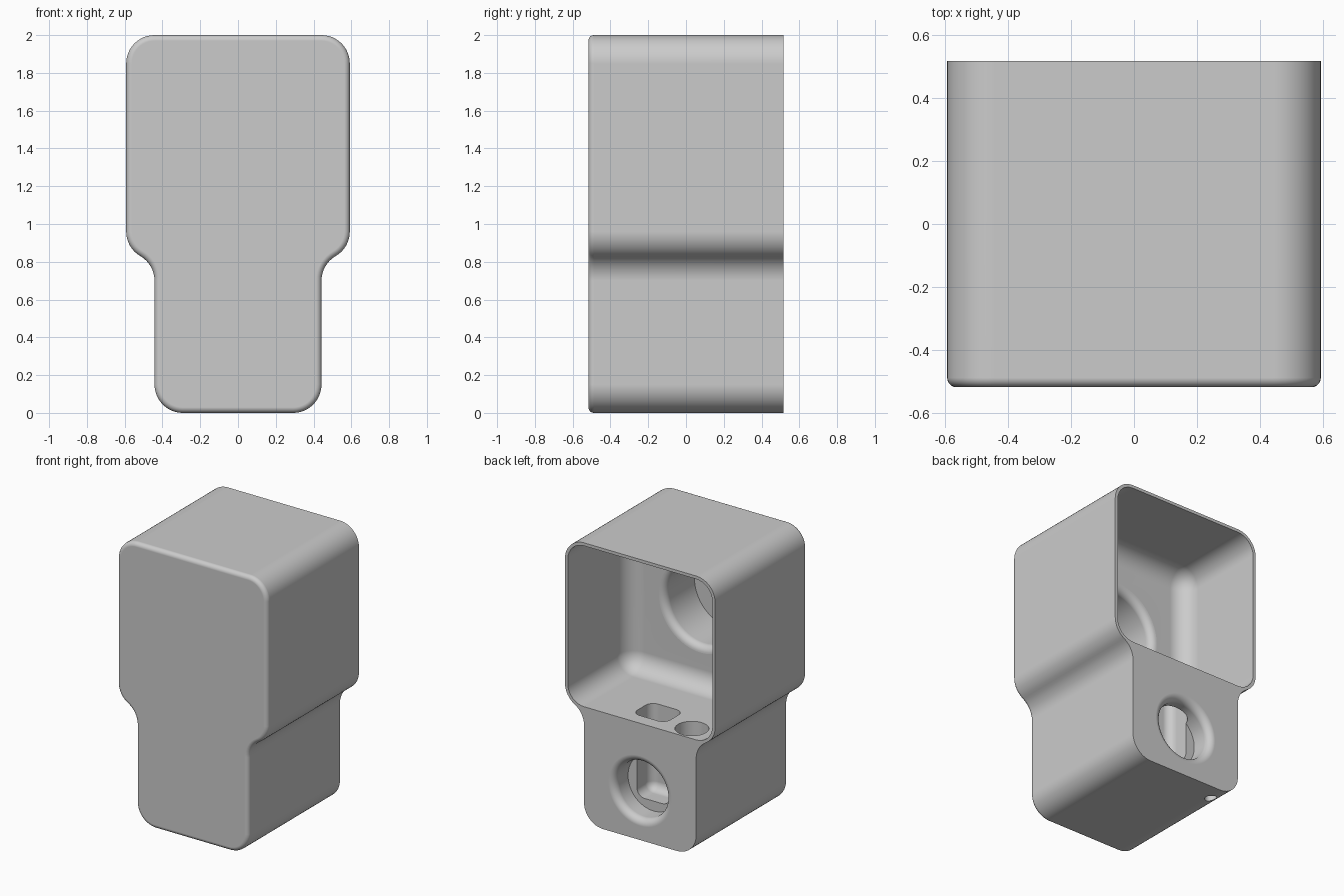
import bpy, bmesh, math
from mathutils import Vector

if "Cube" in bpy.data.objects:
    bpy.data.objects.remove(bpy.data.objects["Cube"], do_unlink=True)

HALF_DEPTH = 0.517
WALL = 0.022
CORNER = 0.15
TOP_X, LOW_X, WAIST = 0.592, 0.442, 0.96
FRONT_WALL = -0.165      # inner face of the thick front wall

grey = bpy.data.materials.new("plain_grey")
grey.use_nodes = True
grey.diffuse_color = (0.6, 0.6, 0.6, 1)
grey.node_tree.nodes["Principled BSDF"].inputs["Base Color"].default_value = (0.6, 0.6, 0.6, 1)


def add_object(name, bm):
    bmesh.ops.recalc_face_normals(bm, faces=bm.faces)
    mesh = bpy.data.meshes.new(name)
    bm.to_mesh(mesh)
    bm.free()
    mesh.materials.append(grey)
    obj = bpy.data.objects.new(name, mesh)
    bpy.context.collection.objects.link(obj)
    return obj


def arc(cx, cz, r, start, end, steps=12):
    angles = [math.radians(start + (end - start) * i / steps) for i in range(steps + 1)]
    return [(cx + r * math.cos(a), cz + r * math.sin(a)) for a in angles]


def rounded_box(name, low, high, radius):
    bm = bmesh.new()
    bmesh.ops.create_cube(bm, size=1)
    low, high = Vector(low), Vector(high)
    for v in bm.verts:
        v.co = (low + high) / 2 + v.co * (high - low)
    bmesh.ops.bevel(bm, geom=bm.edges[:], offset=radius, segments=8,
                    profile=0.5, affect='EDGES')
    return add_object(name, bm)


def lathe(name, profile, origin, along_y, sides=64):
    """Closed solid of revolution from (radius, height) pairs."""
    bm = bmesh.new()
    rings = []
    for r, h in profile:
        ring = []
        for i in range(sides):
            a = 2 * math.pi * i / sides
            p, q = r * math.cos(a), r * math.sin(a)
            offset = Vector((p, h, q)) if along_y else Vector((p, q, h))
            ring.append(bm.verts.new(Vector(origin) + offset))
        rings.append(ring)
    for a, b in zip(rings, rings[1:]):
        for i in range(sides):
            j = (i + 1) % sides
            bm.faces.new((a[i], a[j], b[j], b[i]))
    bm.faces.new(rings[0])
    bm.faces.new(rings[-1])
    return add_object(name, bm)


def flared_bore(name, radius, flare, depth, origin):
    """Blind bore along y, with a rounded lip at its mouth."""
    lip = [(radius + flare * (1 - math.cos(t)), flare * (math.sin(t) - 1))
           for t in [math.pi / 2 * i / 8 for i in range(9)]]
    return lathe(name, [(radius, -depth)] + lip + [(radius + flare, 0.05)], origin, True)


# Body: half outline mirrored, extruded, rounded along the front rim
waist_low = WAIST - 2 * CORNER * math.sin(math.radians(60))
half = (arc(LOW_X - CORNER, CORNER, CORNER, -90, 0)
        + arc(LOW_X + CORNER, waist_low, CORNER, 180, 120, 8)
        + arc(TOP_X - CORNER, WAIST, CORNER, -60, 0, 8)[1:]
        + arc(TOP_X - CORNER, 2 - CORNER, CORNER, 0, 90))
outline = half + [(-x, z) for x, z in reversed(half)]
bm = bmesh.new()
front = bm.faces.new([bm.verts.new((x, -HALF_DEPTH, z)) for x, z in outline])
extruded = bmesh.ops.extrude_face_region(bm, geom=[front], use_keep_orig=True)
back_verts = [g for g in extruded["geom"] if isinstance(g, bmesh.types.BMVert)]
bmesh.ops.translate(bm, verts=back_verts, vec=(0, 2 * HALF_DEPTH, 0))
bmesh.ops.recalc_face_normals(bm, faces=bm.faces)
rim = [e for e in bm.edges if all(v.co.y < 0 for v in e.verts)]
bmesh.ops.bevel(bm, geom=rim, offset=0.03, segments=5, profile=0.5, affect='EDGES')
housing = add_object("housing", bm)

# Hollows
inner_x = TOP_X - WALL
floor = WAIST - CORNER + WALL
screw = (-0.32, 0.39, 0)
cutters = [
    rounded_box("upper_cavity", (-inner_x, FRONT_WALL, floor),
                (inner_x, 0.9, 2 - WALL), CORNER - WALL),
    flared_bore("front_pocket", 0.28, 0.05, 0.33, (0, FRONT_WALL, 1.405)),
    flared_bore("rear_bore", 0.2, 0.05, 0.15, (0, HALF_DEPTH, 0.35)),
    rounded_box("cable_slot", (-0.13, 0.21, 0.22), (0.13, 0.42, 0.95), 0.06),
    lathe("screw_hole", [(0.04, -0.1), (0.04, 0.15), (0.11, 0.15), (0.11, 0.95)],
          screw, False, 48),
]
bpy.context.view_layer.objects.active = housing
for cutter in cutters:
    cutter.hide_render = True
    mod = housing.modifiers.new(cutter.name, 'BOOLEAN')
    mod.operation = 'DIFFERENCE'
    mod.solver = 'EXACT'
    mod.object = cutter
    bpy.ops.object.modifier_apply(modifier=mod.name)
    bpy.data.objects.remove(cutter, do_unlink=True)

# Smooth shading with crisp edges
for obj in bpy.context.selected_objects:
    obj.select_set(False)
housing.select_set(True)
bpy.ops.object.shade_smooth_by_angle(angle=math.radians(35))
normals = housing.modifiers.new("even_shading", 'WEIGHTED_NORMAL')
normals.keep_sharp = True
